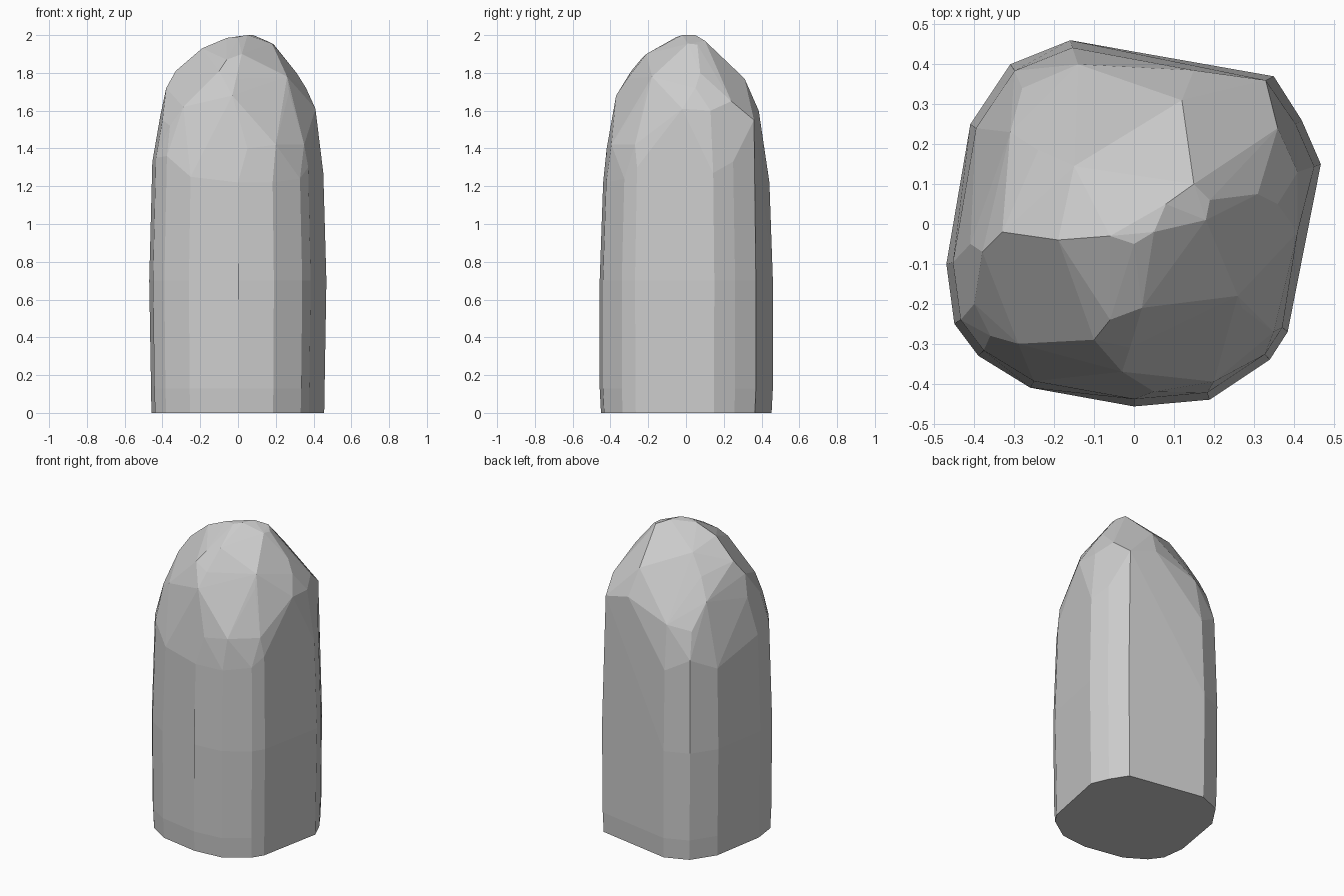
import bpy, bmesh
from math import radians

# Irregular plan outline of the stone, counter-clockwise
OUTLINE = [(.468, .15), (.42, .26), (.35, .37), (-.16, .46), (-.31, .40),
           (-.41, .25), (-.47, -.10), (-.45, -.25), (-.39, -.33), (-.26, -.41),
           (0, -.457), (.19, -.44), (.34, -.34), (.385, -.27)]
# Height at which each side starts to lean inwards
SHOULDER = [1.27, 1.33, 1.30, 1.22, 1.30, 1.22, 1.33, 1.35, 1.36, 1.25,
            1.22, 1.22, 1.24, 1.30]

# Rings of the trunk: z, x scale, y scale
RINGS = [(0, .975, .985), (.13, .985, 1.0), (.70, 1.0, 1.0)]

# Corners of the chipped cap
CAP = [
    # summit and ridge
    (.08, .05, 2.0), (.05, -.02, 2.0), (.15, .10, 1.97), (.19, .06, 1.95),
    (.18, .01, 1.955), (0, -.05, 1.99), (-.06, -.03, 1.985), (-.19, -.04, 1.93),
    (-.33, -.02, 1.81), (-.38, -.07, 1.72), (-.41, -.05, 1.58),
    # right
    (.31, .075, 1.80), (.36, .05, 1.72), (.41, -.02, 1.61), (.26, -.18, 1.78),
    (.27, -.21, 1.70), (.41, .13, 1.60), (.36, .24, 1.65),
    # back
    (.12, .31, 1.77), (.15, .385, 1.60), (.33, .36, 1.55), (-.14, .40, 1.50),
    (-.15, .145, 1.88), (-.24, .185, 1.76), (-.31, .23, 1.63), (-.28, .34, 1.47),
    # front
    (.02, -.21, 1.90), (-.06, -.24, 1.87), (-.10, -.29, 1.81), (-.01, -.31, 1.77),
    (-.03, -.37, 1.68), (-.29, -.30, 1.62), (-.36, -.28, 1.52), (-.40, -.20, 1.55),
    (.05, -.42, 1.40), (.20, -.395, 1.42), (.35, -.27, 1.42)]

# Standing stone: wrap trunk rings and cap corners in a convex skin
bm = bmesh.new()
for z, sx, sy in RINGS:
    for x, y in OUTLINE:
        bm.verts.new((x * sx, y * sy, z))
for (x, y), z in zip(OUTLINE, SHOULDER):
    bm.verts.new((x * .965, y * .96, z))
for corner in CAP:
    bm.verts.new(corner)
bmesh.ops.convex_hull(bm, input=bm.verts[:])
loose = [v for v in bm.verts if not v.link_faces]
bmesh.ops.delete(bm, geom=loose, context='VERTS')

# Merge nearly flat facets
bmesh.ops.dissolve_limit(bm, angle_limit=radians(2),
                         verts=bm.verts[:], edges=bm.edges[:])
bmesh.ops.recalc_face_normals(bm, faces=bm.faces[:])

mesh = bpy.data.meshes.new("standing_stone")
bm.to_mesh(mesh)
bm.free()
stone = bpy.data.objects.new("standing_stone", mesh)
bpy.context.collection.objects.link(stone)
